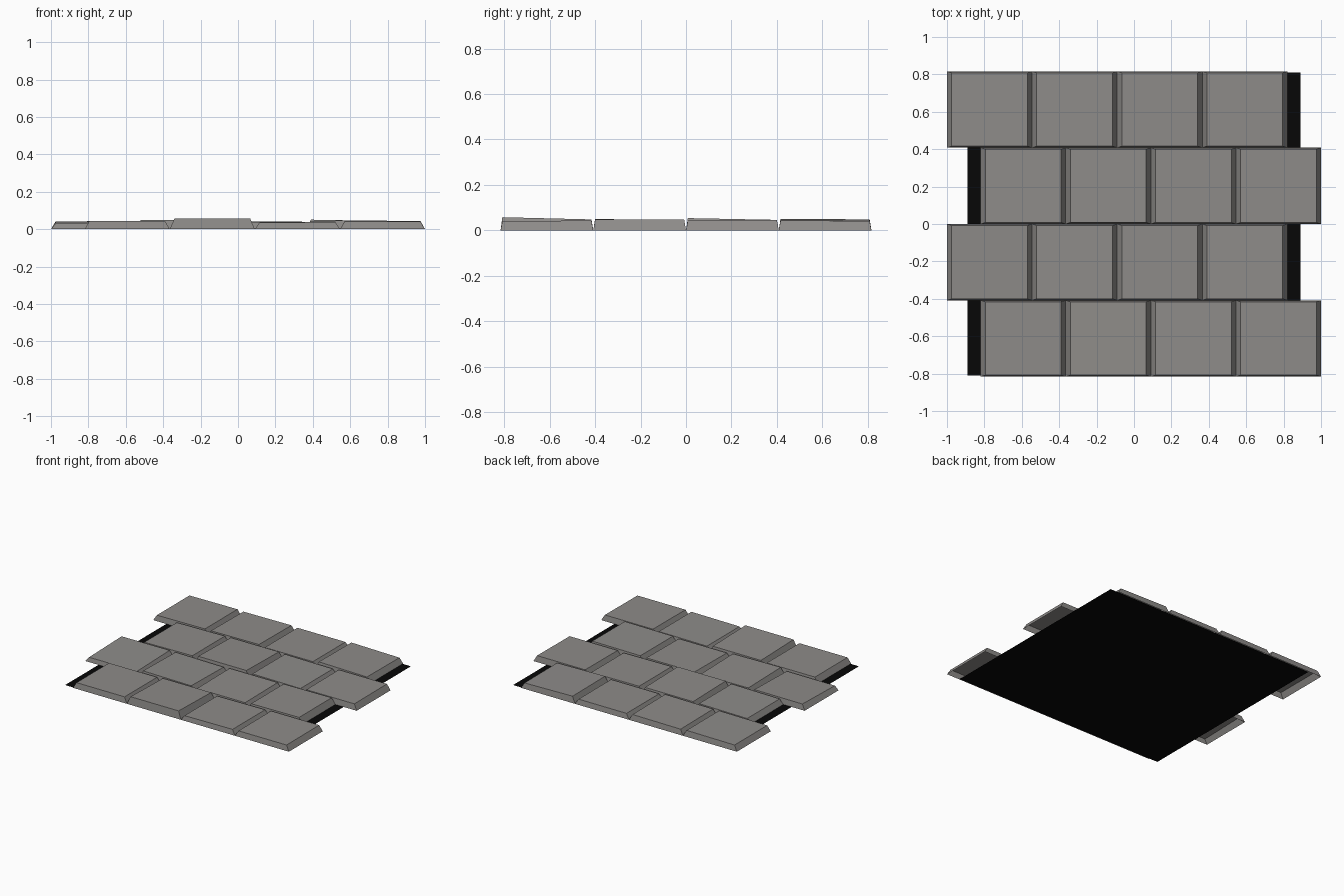
import bpy
import bmesh

cube = bpy.data.objects.get("Cube")
if cube:
    bpy.data.objects.remove(cube, do_unlink=True)


def flat_material(name, color):
    mat = bpy.data.materials.new(name)
    mat.use_nodes = True
    mat.diffuse_color = color
    bsdf = mat.node_tree.nodes["Principled BSDF"]
    bsdf.inputs["Base Color"].default_value = color
    bsdf.inputs["Roughness"].default_value = 0.9
    return mat


stone = flat_material("warm grey stone", (0.27, 0.26, 0.25, 1))
grout = flat_material("black grout", (0.002, 0.002, 0.002, 1))


def add_object(name, bm, mat):
    mesh = bpy.data.meshes.new(name)
    bm.to_mesh(mesh)
    bm.free()
    mesh.materials.append(mat)
    obj = bpy.data.objects.new(name, mesh)
    bpy.context.collection.objects.link(obj)
    return obj


def ring(bm, x0, x1, y0, y1, height):
    corners = ((x0, y0), (x1, y0), (x1, y1), (x0, y1))
    return [bm.verts.new((x, y, height(x, y))) for x, y in corners]


# Flat grout sheet under the stones
bm = bmesh.new()
sheet = ring(bm, -0.89, 0.89, -0.81, 0.81, lambda x, y: 0)
bm.faces.new(sheet)
add_object("grout_sheet", bm, grout)

WIDTH, DEPTH = 0.455, 0.408


def paving_stone(name, left, front, height, tilt_x, tilt_y):
    """Open-bottomed stone with flared sides and a slightly tilted top."""
    bm = bmesh.new()
    cx, cy = left + WIDTH / 2, front + DEPTH / 2

    def top_height(x, y):
        return height + tilt_x * (x - cx) / WIDTH + tilt_y * (y - cy) / DEPTH

    right, back = left + WIDTH, front + DEPTH
    foot = ring(bm, left, right, front, back, lambda x, y: 0)
    top = ring(bm, left + 0.025, right - 0.025,
               front + 0.008, back - 0.008, top_height)
    bm.faces.new(top)
    for i in range(4):
        j = (i + 1) % 4
        bm.faces.new((foot[i], foot[j], top[j], top[i]))
    add_object(name, bm, stone)


# Average height, sideways tilt and lengthwise tilt, front row first
rows = [
    [(.043, 0, 0), (.053, 0, -.01), (.037, .004, 0), (.042, 0, .002)],
    [(.038, .002, .01), (.044, -.006, -.008), (.04, 0, .004), (.046, .004, 0)],
    [(.042, .006, 0), (.05, 0, -.008), (.04, -.004, 0), (.044, 0, .002)],
    [(.043, .004, 0), (.044, .004, -.004), (.039, 0, 0), (.046, -.008, -.003)],
]

# Running bond: alternate rows shift sideways
for r, row in enumerate(rows):
    start = -0.82 if r % 2 == 0 else -1.0
    for c, (height, tilt_x, tilt_y) in enumerate(row):
        paving_stone(f"paving_stone_{r + 1}_{c + 1}", start + c * WIDTH,
                     -0.816 + r * DEPTH, height, tilt_x, tilt_y)
